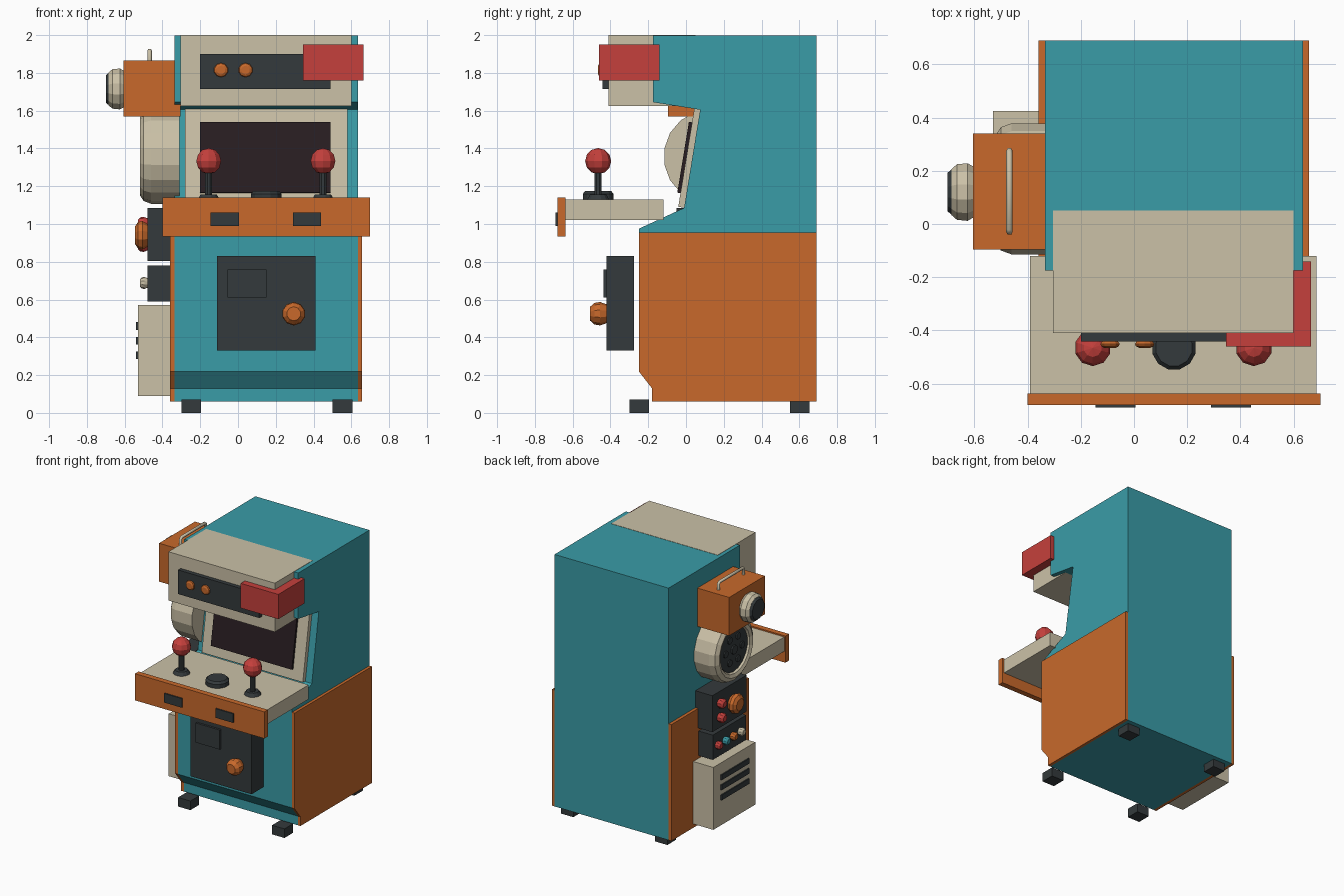
import bpy, bmesh, math
from mathutils import Vector, Matrix

cube = bpy.data.objects.get("Cube")
if cube:
    bpy.data.objects.remove(cube, do_unlink=True)


def material(name, rgb):
    lin = [((c / 255 + 0.055) / 1.055) ** 2.4 for c in rgb]
    m = bpy.data.materials.new(name)
    m.use_nodes = True
    m.diffuse_color = (*lin, 1)
    m.node_tree.nodes["Principled BSDF"].inputs["Base Color"].default_value = (*lin, 1)
    return m


TEAL = material("teal", (58, 156, 167))
ORANGE = material("orange", (200, 105, 43))
CREAM = material("cream", (203, 193, 167))
DARK = material("charcoal", (52, 58, 60))
RED = material("red", (197, 64, 60))
SCREEN = material("screen_black", (40, 29, 33))


def finish(name, bm, mat):
    bmesh.ops.recalc_face_normals(bm, faces=bm.faces)
    mesh = bpy.data.meshes.new(name)
    bm.to_mesh(mesh)
    bm.free()
    mesh.materials.append(mat)
    ob = bpy.data.objects.new(name, mesh)
    bpy.context.collection.objects.link(ob)
    return ob


def box(name, mat, x, y, z):
    """Box from (min, max) ranges."""
    bm = bmesh.new()
    bmesh.ops.create_cube(bm, size=1)
    for v in bm.verts:
        v.co = [(r[0] + r[1]) / 2 + c * (r[1] - r[0]) for r, c in zip((x, y, z), v.co)]
    return finish(name, bm, mat)


def extrude_x(name, mat, profile, x0, x1):
    """Side profile of (y, z) points swept from x0 to x1."""
    bm = bmesh.new()
    face = bm.faces.new([bm.verts.new((x0, y, z)) for y, z in profile])
    new = bmesh.ops.extrude_face_region(bm, geom=[face])["geom"]
    bmesh.ops.translate(bm, verts=[g for g in new if isinstance(g, bmesh.types.BMVert)],
                        vec=(x1 - x0, 0, 0))
    return finish(name, bm, mat)


def lathe(name, mat, profile, base, axis, sides=12):
    """Solid turned from (radius, height) points around an axis from base."""
    bm = bmesh.new()
    rings = [[bm.verts.new((r * math.cos(a), r * math.sin(a), h))
              for a in (math.tau * (i + 0.5) / sides for i in range(sides))]
             for r, h in profile]
    for lo, hi in zip(rings, rings[1:]):
        for i in range(sides):
            j = (i + 1) % sides
            bm.faces.new((lo[i], lo[j], hi[j], hi[i]))
    bm.faces.new(rings[0])
    bm.faces.new(rings[-1])
    turn = Vector(axis).to_track_quat('Z', 'Y').to_matrix().to_4x4()
    bm.transform(Matrix.Translation(base) @ turn)
    return finish(name, bm, mat)


def knob(name, mat, r, h, base, axis, sides=10):
    shape = [(0.8, 0), (1, 0.4), (0.92, 0.75), (0.6, 1)]
    return lathe(name, mat, [(r * a, h * b) for a, b in shape], base, axis, sides)


def ball(name, mat, r, centre):
    bm = bmesh.new()
    bmesh.ops.create_uvsphere(bm, u_segments=10, v_segments=6, radius=r)
    bmesh.ops.translate(bm, verts=bm.verts, vec=centre)
    return finish(name, bm, mat)


FRONT, SIDE, UP = (0, -1, 0), (-1, 0, 0), (0, 0, 1)
XL, XR = -0.335, 0.635

# Cabinet body and lower side panels
lower = [(-0.25, 0.22), (-0.18, 0.13), (-0.18, 0.06), (0.69, 0.06)]
extrude_x("cabinet", TEAL, lower + [(0.69, 1.998), (-0.175, 1.998), (-0.175, 1.645),
          (0.075, 1.605), (-0.01, 1.085), (-0.25, 0.975)], XL, XR)
skirt = lower + [(0.69, 0.955), (-0.25, 0.955)]
extrude_x("right_side_panel", ORANGE, skirt, XL - 0.024, XL)
extrude_x("left_side_panel", ORANGE, skirt, XR, XR + 0.022)
for x in (-0.3, 0.5):
    for y in (-0.3, 0.55):
        box("foot", DARK, (x, x + 0.105), (y, y + 0.105), (0, 0.07))

# Tilted bezel and screen
tilt = Vector((0.085, 0.52)).normalized()


def tilted(name, mat, x, half, near, far, centre):
    normal = Vector((-tilt.y, tilt.x))
    c = Vector(centre)
    pts = [c + tilt * s * half + normal * d
           for s, d in ((-1, near), (1, near), (1, far), (-1, far))]
    return extrude_x(name, mat, [tuple(p) for p in pts], *x)


tilted("bezel", CREAM, (-0.28, 0.58), 0.263, -0.002, 0.034, (0.035, 1.345))
tilted("screen", SCREEN, (-0.2, 0.49), 0.19, 0.03, 0.052, (0.036, 1.345))

# Header with lamp strip
box("header", CREAM, (-0.305, 0.6), (-0.41, 0.05), (1.625, 2))
box("header_panel", DARK, (-0.2, 0.49), (-0.442, -0.41), (1.715, 1.9))
for x in (-0.09, 0.04):
    knob("header_knob", ORANGE, 0.038, 0.025, (x, -0.44, 1.815), FRONT)
box("header_red_box", RED, (0.345, 0.665), (-0.46, -0.14), (1.76, 1.95))

# Control deck
box("control_deck", CREAM, (-0.39, 0.685), (-0.64, -0.12), (1.02, 1.13))
box("deck_front", ORANGE, (-0.4, 0.7), (-0.68, -0.637), (0.935, 1.14))
for x in (-0.145, 0.29):
    box("deck_slot", DARK, (x, x + 0.15), (-0.69, -0.68), (0.99, 1.06))
for x in (-0.155, 0.45):
    lathe("joystick_base", DARK, [(0.06, 0), (0.045, 0.025)], (x, -0.465, 1.13), UP)
    lathe("joystick_shaft", DARK, [(0.02, 0), (0.02, 0.16)], (x, -0.465, 1.13), UP, 8)
    ball("joystick_ball", RED, 0.069, (x, -0.465, 1.333))
lathe("deck_button", DARK, [(0.084, 0), (0.084, 0.03), (0.07, 0.046)],
      (0.15, -0.465, 1.13), UP)

# Front door
box("front_door", DARK, (-0.11, 0.41), (-0.42, -0.275), (0.33, 0.83))
box("door_plate", DARK, (-0.055, 0.15), (-0.436, -0.42), (0.61, 0.76))
knob("door_knob", ORANGE, 0.062, 0.087, (0.295, -0.42, 0.525), FRONT)

# Projector unit on the right side
box("projector_box", ORANGE, (-0.605, -0.305), (-0.095, 0.34), (1.57, 1.865))
lathe("projector_lens", CREAM, [(0.1, 0), (0.112, 0.02), (0.108, 0.06), (0.09, 0.08)],
      (-0.605, 0.12, 1.715), SIDE)
lathe("lens_cap", DARK, [(0.09, 0), (0.075, 0.017)], (-0.683, 0.12, 1.715), SIDE)
curve = bpy.data.curves.new("projector_handle", 'CURVE')
curve.dimensions = '3D'
curve.bevel_depth = 0.012
curve.bevel_resolution = 1
curve.use_fill_caps = True
path = [(-0.03, 1.86), (-0.03, 1.905), (-0.018, 1.918), (0.262, 1.918), (0.275, 1.905), (0.275, 1.86)]
spline = curve.splines.new('POLY')
spline.points.add(len(path) - 1)
for p, (y, z) in zip(spline.points, path):
    p.co = (-0.468, y, z, 1)
curve.materials.append(CREAM)
bpy.context.collection.objects.link(bpy.data.objects.new("projector_handle", curve))

# Round drum with dark recessed face
hub = (-0.31, 0.132, 1.357)
lathe("drum", CREAM, [(0.25, 0), (0.25, 0.15), (0.235, 0.19), (0.205, 0.21),
                      (0.18, 0.2), (0.17, 0.18)], hub, SIDE, 18)
lathe("drum_face", DARK, [(0.17, 0), (0.17, 0.008)], (-0.489, *hub[1:]), SIDE, 18)
for i in range(6):
    a = math.tau * i / 6
    lathe("drum_stud", DARK, [(0.026, 0), (0.026, 0.01)],
          (-0.497, hub[1] + 0.1 * math.cos(a), hub[2] + 0.1 * math.sin(a)), SIDE, 8)
lathe("drum_hub", DARK, [(0.035, 0), (0.035, 0.012)], (-0.497, *hub[1:]), SIDE, 8)

# Switch boxes
box("upper_switch_box", DARK, (-0.48, XL), (-0.05, 0.365), (0.805, 1.085))
knob("dial", ORANGE, 0.076, 0.066, (-0.48, 0.12, 0.94), SIDE)
for z in (0.89, 1.0):
    knob("red_switch", RED, 0.038, 0.05, (-0.48, 0.28, z), SIDE)
box("lower_switch_box", DARK, (-0.48, XL), (-0.045, 0.36), (0.59, 0.78))
for i, mat in enumerate((RED, TEAL, ORANGE, CREAM)):
    knob("small_button", mat, 0.032, 0.04, (-0.48, 0.31 - 0.092 * i, 0.688), SIDE)

# Vented box
box("vent_box", CREAM, (-0.53, XL), (-0.085, 0.425), (0.09, 0.57))
for z in (0.305, 0.383, 0.46):
    box("vent_slot", DARK, (-0.539, -0.53), (0, 0.335), (z - 0.02, z + 0.02))
